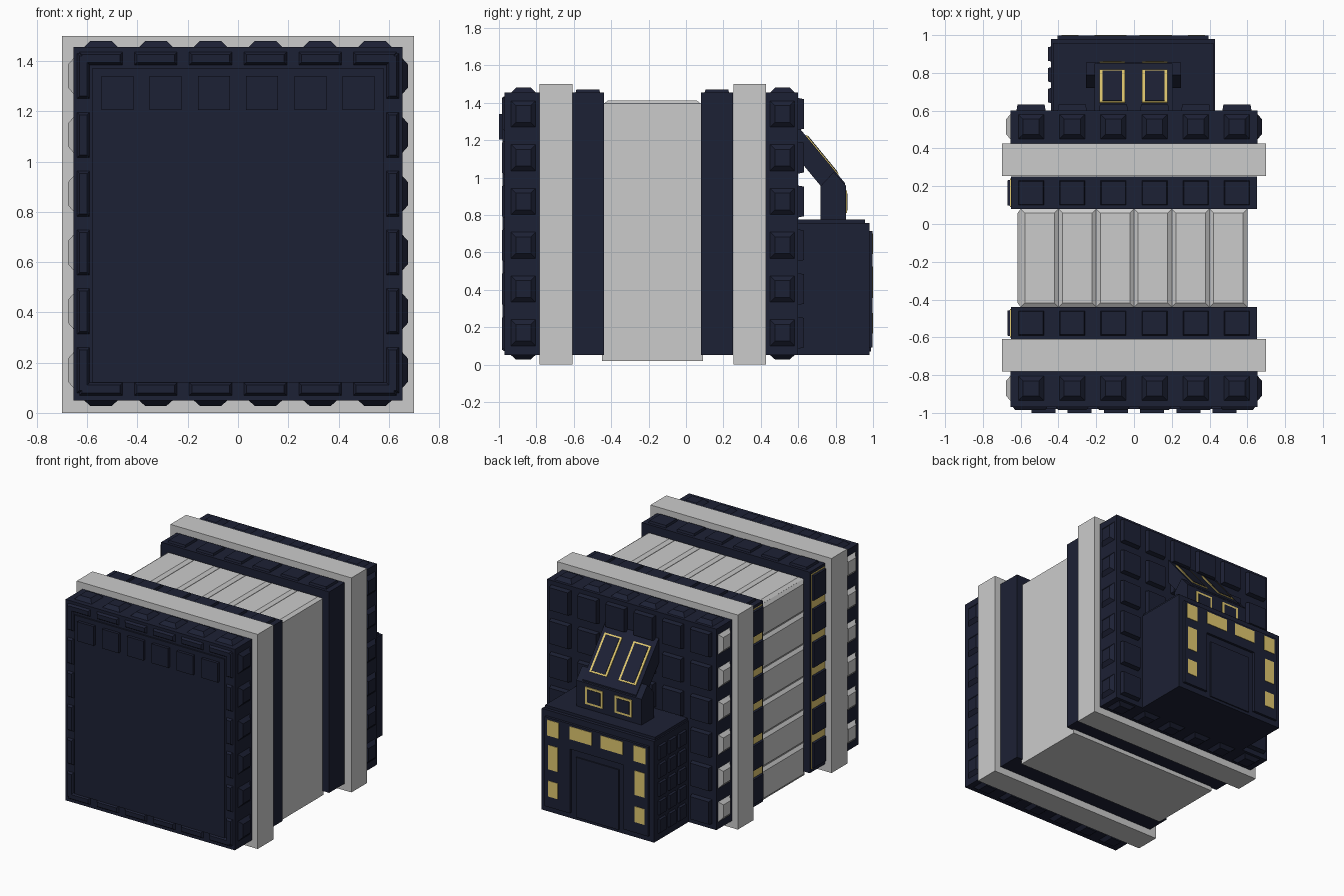
import bpy, bmesh
from mathutils import Vector

if "Cube" in bpy.data.objects:
    bpy.data.objects.remove(bpy.data.objects["Cube"])


def material(name, rgb):
    m = bpy.data.materials.new(name)
    m.diffuse_color = (*rgb, 1)
    m.use_nodes = True
    m.node_tree.nodes["Principled BSDF"].inputs["Base Color"].default_value = m.diffuse_color
    return m


NAVY = material("navy", (0.012, 0.015, 0.035))
GOLD = material("gold", (0.75, 0.58, 0.16))


def pad(pos, n, a, b, h, inset=0.0):
    """Block standing on a surface point: a x b footprint, height h, top inset."""
    return (Vector(pos), Vector(n).normalized(), a, b, h, inset)


def box(x0, x1, y0, y1, z0, z1):
    return pad(((x0 + x1) / 2, (y0 + y1) / 2, z0), (0, 0, 1), x1 - x0, y1 - y0, z1 - z0)


def finish(name, bm, mat):
    bmesh.ops.recalc_face_normals(bm, faces=bm.faces)
    me = bpy.data.meshes.new(name)
    bm.to_mesh(me)
    bm.free()
    ob = bpy.data.objects.new(name, me)
    bpy.context.collection.objects.link(ob)
    if mat:
        me.materials.append(mat)
    return ob


def part(name, pads, mat=None):
    bm = bmesh.new()
    for pos, n, a, b, h, inset in pads:
        u = Vector((0, 1, 0)) if abs(n.x) > 0.9 else Vector((1, 0, 0))
        v = n.cross(u)
        for vert in bmesh.ops.create_cube(bm, size=1)["verts"]:
            c = vert.co.copy()
            k = inset * 2 if c.z > 0 else 0
            vert.co = pos + u * c.x * (a - k) + v * c.y * (b - k) + n * (c.z + 0.5) * h
    return finish(name, bm, mat)


def profile(name, pts, x0, x1, mat=None):
    """Extrude a (y, z) outline along x."""
    bm = bmesh.new()
    f = bm.faces.new([bm.verts.new((x0, y, z)) for y, z in pts])
    ext = bmesh.ops.extrude_face_region(bm, geom=[f])["geom"]
    bmesh.ops.translate(bm, verts=[g for g in ext if isinstance(g, bmesh.types.BMVert)],
                        vec=(x1 - x0, 0, 0))
    return finish(name, bm, mat)


LEFT, RIGHT, BACK, FRONT = (-1, 0, 0), (1, 0, 0), (0, 1, 0), (0, -1, 0)
UP, DOWN = (0, 0, 1), (0, 0, -1)
XS = [-0.545 + 0.218 * i for i in range(6)]
ZS = [0.17 + 0.234 * i for i in range(6)]
W, Z0, Z1 = 0.655, 0.05, 1.455

# Fluted grey core
part("core", [box(-0.6, 0.6, -0.45, 0.09, 0.02, 1.395)])
part("core_flutes",
     [pad((-0.5 + 0.2 * i, -0.18, 1.395), UP, 0.2, 0.52, 0.016, 0.022) for i in range(6)] +
     [pad((-0.6, -0.18, 0.135 + 0.229 * i), LEFT, 0.52, 0.229, 0.016, 0.022) for i in range(6)])

# Grey bands
for name, y in (("front_band", -0.695), ("rear_band", 0.34)):
    part(name, [box(-0.7, 0.7, y - 0.087, y + 0.087, 0, 1.5)])

# Navy collars beside the core, gold showing between the left plates
for name, y in (("front_collar", -0.525), ("rear_collar", 0.165)):
    part(name, [box(-0.65, 0.65, y - 0.086, y + 0.086, Z0, Z1)] +
         [pad((x, y, Z1), UP, 0.135, 0.13, 0.015, 0.004) for x in XS] +
         [pad((-0.65, y, z), LEFT, 0.14, 0.18, 0.02, 0.004) for z in ZS], NAVY)
    part(name + "_gold", [pad((-0.65, y, 0.755), LEFT, 0.15, 1.36, 0.006)], GOLD)

# Front and rear slabs ringed with tapered studs
for name, y0, y1, ys in (("front_slab", -0.97, -0.78, -0.87), ("rear_slab", 0.42, 0.6, 0.515)):
    part(name, [box(-W, W, y0, y1, Z0, Z1)], NAVY)
    part(name + "_studs",
         [pad((x, ys, Z1), UP, 0.135, 0.13, 0.025, 0.025) for x in XS] +
         [pad((x, ys, Z0), DOWN, 0.135, 0.13, 0.022, 0.025) for x in XS] +
         [pad((W, ys, z), RIGHT, 0.13, 0.14, 0.022, 0.025) for z in ZS], NAVY)
    part(name + "_left_studs",
         [pad((-W, ys, z), LEFT, 0.13, 0.14, 0.022, 0.025) for z in ZS])

# Front face: centre panel, border plates and a row of square plates
part("front_panel", [pad((0, -0.97, 0.745), FRONT, 1.16, 1.25, 0.01)], NAVY)
part("front_border",
     [pad((x, -0.97, z), FRONT, 0.17, 0.05, 0.015, 0.01) for x in XS for z in (0.095, 1.41)] +
     [pad((x, -0.97, z), FRONT, 0.05, 0.18, 0.015, 0.01) for x in (-0.615, 0.615) for z in ZS], NAVY)
part("front_plates",
     [pad((-0.48 + 0.192 * i, -0.975, 1.272), FRONT, 0.127, 0.135, 0.025) for i in range(6)], NAVY)

# Rear face grid of plates
part("rear_plates",
     [pad((x, 0.6, z), BACK, 0.155, 0.17, 0.032, 0.006) for x in XS for z in ZS], NAVY)

# Rear housing with a doorway frame
part("housing", [box(-0.44, 0.43, 0.59, 0.98, Z0, 0.757),
                 box(-0.43, 0.42, 0.59, 0.957, 0.75, 0.775)], NAVY)
part("housing_side_plates",
     [pad((-0.44, 0.68 + 0.11 * i, 0.15 + 0.128 * j), LEFT, 0.08, 0.1, 0.014, 0.004)
      for i in range(3) for j in range(5)], NAVY)
part("door_frame", [box(-0.405, -0.21, 0.97, 0.997, 0.09, 0.715),
                    box(0.2, 0.395, 0.97, 0.997, 0.09, 0.715),
                    box(-0.21, 0.2, 0.97, 0.997, 0.54, 0.715)], NAVY)
part("door", [pad((-0.005, 0.98, 0.28), BACK, 0.33, 0.42, 0.008)], NAVY)

# Gold windows around the doorway
windows = []
for s in (-1, 1):
    for x, z, a, b in ((0.335, 0.645, 0.09, 0.11), (0.335, 0.44, 0.075, 0.17),
                       (0.335, 0.22, 0.075, 0.11), (0.12, 0.655, 0.17, 0.09)):
        windows.append(pad((-0.005 + s * x, 0.996, z), BACK, a, b, 0.004))
part("housing_windows", windows, GOLD)

# Sloping neck from rear slab down to the housing
profile("neck", [(0.6, 1.272), (0.85, 0.97), (0.85, 0.85), (0.72, 0.85), (0.72, 0.955), (0.6, 1.1)],
        -0.21, 0.205, NAVY)
profile("neck_base", [(0.72, 0.76), (0.855, 0.76), (0.855, 0.955), (0.79, 1.03), (0.72, 0.955)],
        -0.255, 0.25, NAVY)

# Gold-edged strips on the slope and square windows below them
SLOPE = (0, 0.773, 0.635)
gold, fill = [], []
for x in (-0.115, 0.11):
    gold += [pad((x, 0.725, 1.118), SLOPE, 0.135, 0.27, 0.008),
             pad((x, 0.855, 0.87), BACK, 0.135, 0.12, 0.005)]
    fill += [pad((x, 0.725, 1.118), SLOPE, 0.105, 0.25, 0.011),
             pad((x, 0.855, 0.87), BACK, 0.1, 0.09, 0.008)]
part("neck_gold_trim", gold, GOLD)
part("neck_panels", fill, NAVY)
